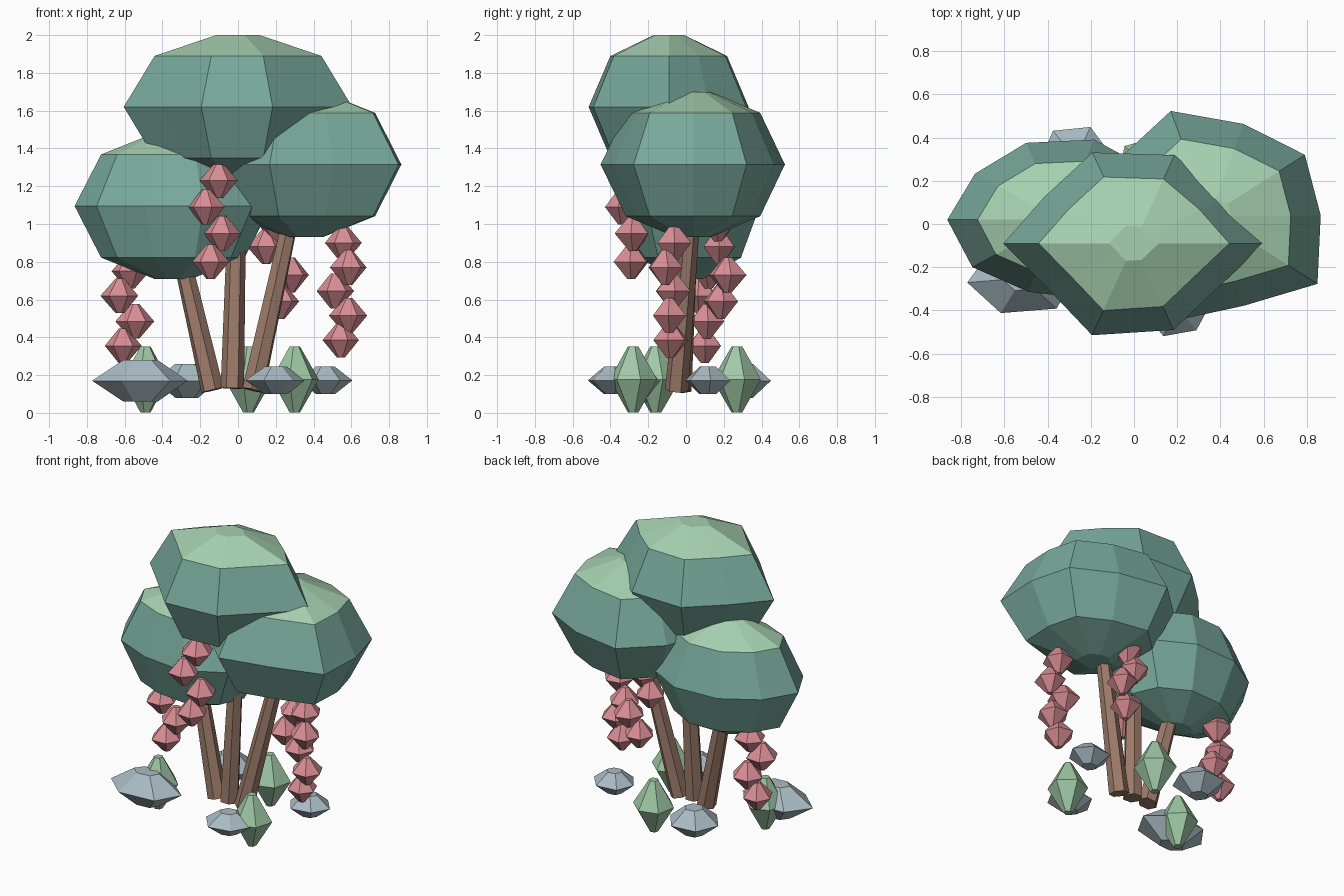
import bpy, bmesh, math, random
from mathutils import Vector

random.seed(4)
cube = bpy.data.objects.get("Cube")
if cube:
    bpy.data.objects.remove(cube)


def material(name, rgb):
    mat = bpy.data.materials.new(name)
    mat.use_nodes = True
    mat.diffuse_color = (*rgb, 1)
    mat.node_tree.nodes["Principled BSDF"].inputs["Base Color"].default_value = (*rgb, 1)
    return mat


teal = material("teal leaves", (0.19, 0.40, 0.33))
light = material("light leaves", (0.38, 0.63, 0.43))
bush_green = material("bush green", (0.35, 0.58, 0.38))
pink = material("pink blossom", (0.69, 0.27, 0.30))
bark = material("bark", (0.34, 0.20, 0.145))
stone = material("stone", (0.40, 0.50, 0.55))


def add_object(name, bm, mats):
    bmesh.ops.recalc_face_normals(bm, faces=bm.faces)
    mesh = bpy.data.meshes.new(name)
    bm.to_mesh(mesh)
    bm.free()
    for mat in mats:
        mesh.materials.append(mat)
    obj = bpy.data.objects.new(name, mesh)
    bpy.context.collection.objects.link(obj)
    return obj


def add_blob(bm, centre, size, profile, factors, phase=0.0):
    """Stack of faceted rings; factors scale the radius of each column."""
    n = len(factors)
    rings = []
    for r, h in profile:
        ring = []
        for i, f in enumerate(factors):
            a = phase + math.tau * i / n
            offset = Vector((math.cos(a) * f * r * size[0],
                             math.sin(a) * f * r * size[1], h * size[2]))
            ring.append(bm.verts.new(Vector(centre) + offset))
        rings.append(ring)
    for low, high in zip(rings, rings[1:]):
        for i in range(n):
            j = (i + 1) % n
            bm.faces.new((low[i], low[j], high[j], high[i]))
    bm.faces.new(rings[0][::-1])
    bm.faces.new(rings[-1])


def jitter(n, amount):
    return [1 + random.uniform(-amount, amount) for _ in range(n)]


CANOPY = [(0.19, -1), (0.73, -0.71), (1, 0), (0.73, 0.71), (0.19, 1)]
BUD = [(0.22, -1), (1, 0), (0.22, 1)]
ROCK = [(0.36, -1), (1, 0), (0.36, 1)]

# Leaf canopies, with light upper caps
canopies = {
    "top_canopy": ((0, -0.09, 1.62), (0.605, 0.43, 0.38),
                   [1, 0.85, 1, 1.03, 0.85, 1, 0.82, 1.04, 0.98, 0.8]),
    "right_canopy": ((-0.345, 0.02, 1.095), (0.52, 0.39, 0.385),
                     [1, 1, 1, 0.96, 0.93, 1, 0.96, 0.9, 1, 1]),
    "left_canopy": ((0.35, 0.04, 1.315), (0.515, 0.45, 0.385),
                    [1, 1.06, 0.99, 1.13, 1, 0.97, 1, 1.15, 0.98, 1.2]),
}
for name, (centre, size, factors) in canopies.items():
    bm = bmesh.new()
    add_blob(bm, centre, size, CANOPY, factors)
    for face in bm.faces:
        if face.calc_center_median().z > centre[2] + 0.72 * size[2]:
            face.material_index = 1
    add_object(name, bm, (teal, light))

# Leaning tapered trunks
trunks = {
    "middle_trunk": ((-0.03, -0.05, 0.13), (0.0, 0.0, 1.3)),
    "right_trunk": ((-0.135, -0.03, 0.12), (-0.335, 0.02, 0.98)),
    "left_trunk": ((0.08, -0.05, 0.12), (0.28, 0.03, 1.03)),
}
for name, (foot, tip) in trunks.items():
    foot, tip = Vector(foot), Vector(tip)
    axis = tip - foot
    bm = bmesh.new()
    bmesh.ops.create_cone(bm, cap_ends=True, segments=6, radius1=0.062,
                          radius2=0.045, depth=axis.length)
    obj = add_object(name, bm, (bark,))
    obj.location = (foot + tip) / 2
    obj.rotation_euler = axis.to_track_quat("Z", "Y").to_euler()

# Hanging blossom chains: top-to-bottom bud centres
chains = {
    "right_blossoms": [(-0.55, 0.06, 0.88), (-0.57, 0.12, 0.75), (-0.625, 0.07, 0.62),
                       (-0.545, 0.11, 0.485), (-0.61, 0.1, 0.355)],
    "front_blossoms": [(-0.1, -0.3, 1.23), (-0.17, -0.34, 1.09),
                       (-0.085, -0.28, 0.95), (-0.145, -0.29, 0.8)],
    "left_blossoms": [(0.555, -0.065, 0.9), (0.585, -0.11, 0.77), (0.51, -0.07, 0.645),
                      (0.585, -0.09, 0.515), (0.545, -0.085, 0.385)],
    "back_blossoms": [(0.2, 0.17, 1.0), (0.15, 0.175, 0.88),
                      (0.28, 0.22, 0.73), (0.225, 0.185, 0.59)],
}
for name, buds in chains.items():
    bm = bmesh.new()
    for centre in buds:
        add_blob(bm, centre, (0.1, 0.1, 0.092), BUD, jitter(6, 0.06), random.uniform(-0.2, 0.2))
    add_object(name, bm, (pink,))

# Small pointed bushes
bushes = {"left_bush": (0.3, -0.28), "right_bush": (-0.49, -0.16), "back_bush": (0.055, 0.27)}
for name, (x, y) in bushes.items():
    bm = bmesh.new()
    add_blob(bm, (x, y, 0.177), (0.13, 0.13, 0.175), BUD, jitter(6, 0.04), 0.3)
    add_object(name, bm, (bush_green,))

# Flat faceted rocks
rocks = {
    "large_rock": ((-0.515, -0.25, 0.17), (0.25, 0.17, 0.11)),
    "back_rock": ((-0.27, 0.3, 0.17), (0.17, 0.16, 0.09)),
    "front_rock": ((0.2, -0.385, 0.172), (0.155, 0.14, 0.073)),
    "left_rock": ((0.46, 0.115, 0.172), (0.14, 0.125, 0.073)),
}
for name, (centre, size) in rocks.items():
    bm = bmesh.new()
    add_blob(bm, centre, size, ROCK, jitter(6, 0.05), 0.12)
    add_object(name, bm, (stone,))
